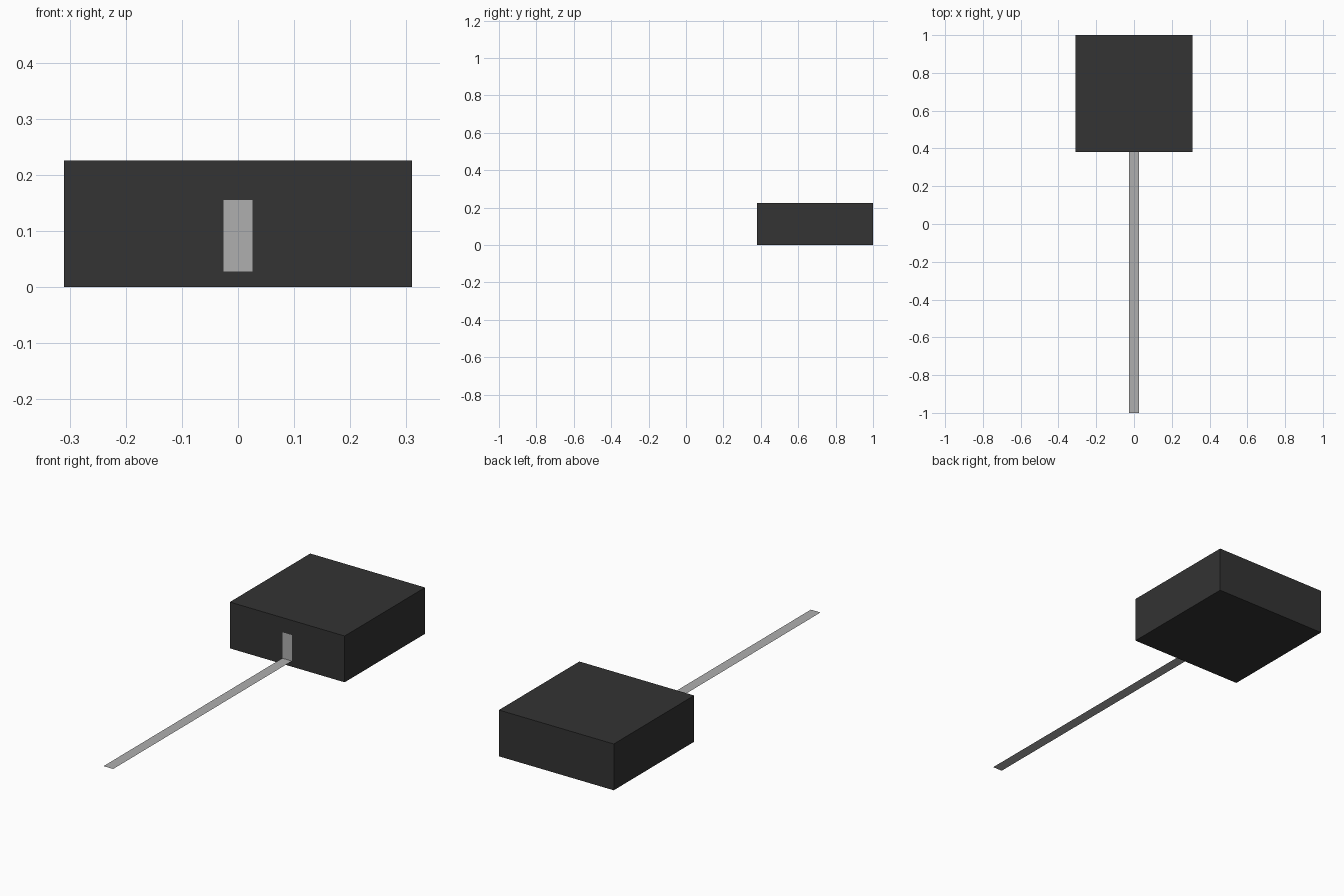
import bpy

if "Cube" in bpy.data.objects:
    bpy.data.objects.remove(bpy.data.objects["Cube"])


def material(name, color):
    m = bpy.data.materials.new(name)
    m.diffuse_color = color
    m.use_nodes = True
    m.node_tree.nodes["Principled BSDF"].inputs["Base Color"].default_value = m.diffuse_color
    return m


def mesh_object(name, verts, faces, mat):
    me = bpy.data.meshes.new(name)
    me.from_pydata(verts, [], faces)
    me.materials.append(mat)
    ob = bpy.data.objects.new(name, me)
    bpy.context.collection.objects.link(ob)
    return ob


dark = material("dark_casing", (0.033, 0.033, 0.033, 1))
pale = material("pale_sheet", (0.43, 0.43, 0.43, 0.95))

# Square casing at the back
FRONT, BACK, HALF, TOP = 0.38, 1.0, 0.31, 0.226
bpy.ops.mesh.primitive_cube_add(size=1, location=(0, (FRONT + BACK) / 2, TOP / 2))
casing = bpy.context.object
casing.name = "casing"
casing.scale = (2 * HALF, BACK - FRONT, TOP)
casing.data.materials.append(dark)

W, LOW, HIGH = 0.026, 0.028, 0.155

# Long flat strip running forward from the casing
mesh_object("strip",
            [(-W, -1, LOW), (W, -1, LOW), (W, FRONT, LOW), (-W, FRONT, LOW)],
            [(0, 1, 2, 3)], pale)

# Upright pale panel on the casing front, just proud of the face
y = FRONT - 0.001
mesh_object("front_panel",
            [(-W, y, LOW), (W, y, LOW), (W, y, HIGH), (-W, y, HIGH)],
            [(0, 1, 2, 3)], pale)
